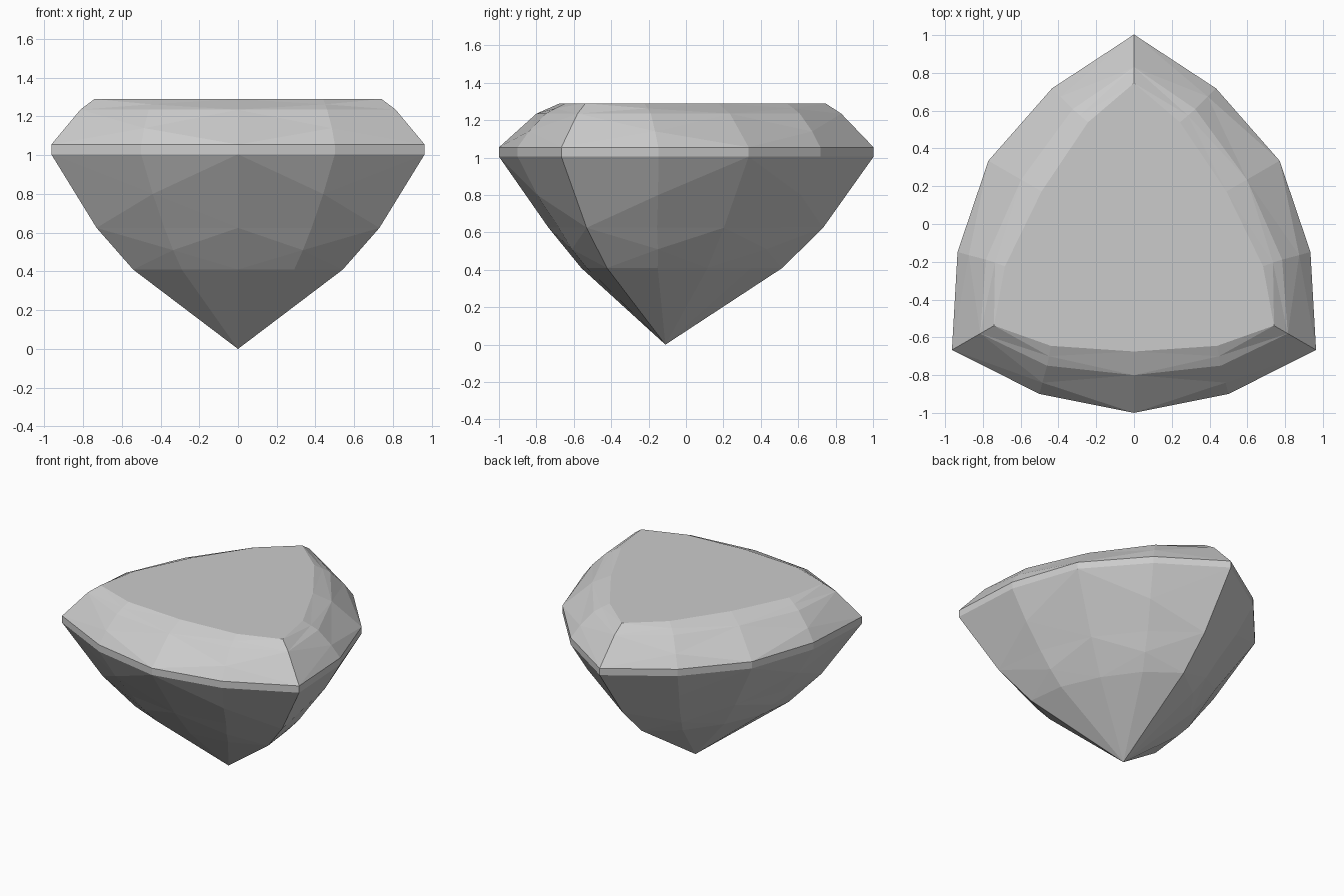
import bpy
import bmesh
from math import radians
from mathutils import Matrix, Vector

SIDES = 3
CENTRE = Vector((0, -0.11, 0))

cube = bpy.data.objects.get("Cube")
if cube:
    bpy.data.objects.remove(cube, do_unlink=True)

mat = bpy.data.materials.new("pale grey stone")
mat.use_nodes = True
colour = (0.6, 0.6, 0.6, 1)
mat.diffuse_color = colour
mat.node_tree.nodes["Principled BSDF"].inputs["Base Color"].default_value = colour

bm = bmesh.new()


def vert(side, along, out, z):
    """Vertex on one bowed side: distance along it, distance out from the axis."""
    turn = Matrix.Rotation(radians(360 / SIDES * side), 3, 'Z')
    return bm.verts.new(turn @ Vector((along, -out, z)) + CENTRE)


def ring(corner, quarter, middle, z):
    """Twelve-point ring: corner, quarter, middle, quarter on every side."""
    verts = []
    for s in range(SIDES):
        verts += [vert(s, -corner * 0.866, corner / 2, z),
                  vert(s, -quarter[0], quarter[1], z),
                  vert(s, 0, middle, z),
                  vert(s, *quarter, z)]
    return verts


def facet_band(outer, inner, along, out, z):
    """Triangular and kite facets meeting at one point on each half side."""
    for s in range(SIDES):
        c, m, n = 4 * s, 4 * s + 2, (4 * s + 4) % (4 * SIDES)
        left, right = vert(s, -along, out, z), vert(s, along, out, z)
        for p, corner, quarter in ((left, c, c + 1), (right, n, m + 1)):
            bm.faces.new((outer[corner], outer[quarter], p))
            bm.faces.new((outer[quarter], outer[m], p))
            bm.faces.new((outer[corner], p, inner[corner]))
            bm.faces.new((inner[corner], p, inner[quarter]))
            bm.faces.new((p, inner[m], inner[quarter]))
            bm.faces.new((p, outer[m], inner[m]))


# Girdle
girdle_low = ring(1.113, (0.5, 0.79), 0.89, 1.005)
girdle_high = ring(1.113, (0.5, 0.79), 0.89, 1.055)
count = len(girdle_low)
for i in range(count):
    j = (i + 1) % count
    bm.faces.new((girdle_low[i], girdle_low[j], girdle_high[j], girdle_high[i]))

# Crown and flat table
crown = ring(0.94, (0.46, 0.64), 0.69, 1.235)
table = ring(0.856, (0.44, 0.535), 0.565, 1.29)
facet_band(girdle_high, crown, 0.485, 0.73, 1.14)
facet_band(crown, table, 0.45, 0.59, 1.263)
bm.faces.new(table)

# Pavilion tapering to the point
upper = ring(0.843, (0.38, 0.57), 0.625, 0.625)
lower = ring(0.625, (0.29, 0.42), 0.45, 0.41)
facet_band(girdle_low, upper, 0.44, 0.685, 0.80)
facet_band(upper, lower, 0.335, 0.50, 0.51)
tip = bm.verts.new(CENTRE)
for i in range(count):
    bm.faces.new((lower[i], lower[(i + 1) % count], tip))

bmesh.ops.recalc_face_normals(bm, faces=bm.faces)
mesh = bpy.data.meshes.new("cut_gem")
bm.to_mesh(mesh)
bm.free()
mesh.materials.append(mat)
gem = bpy.data.objects.new("cut_gem", mesh)
bpy.context.collection.objects.link(gem)
